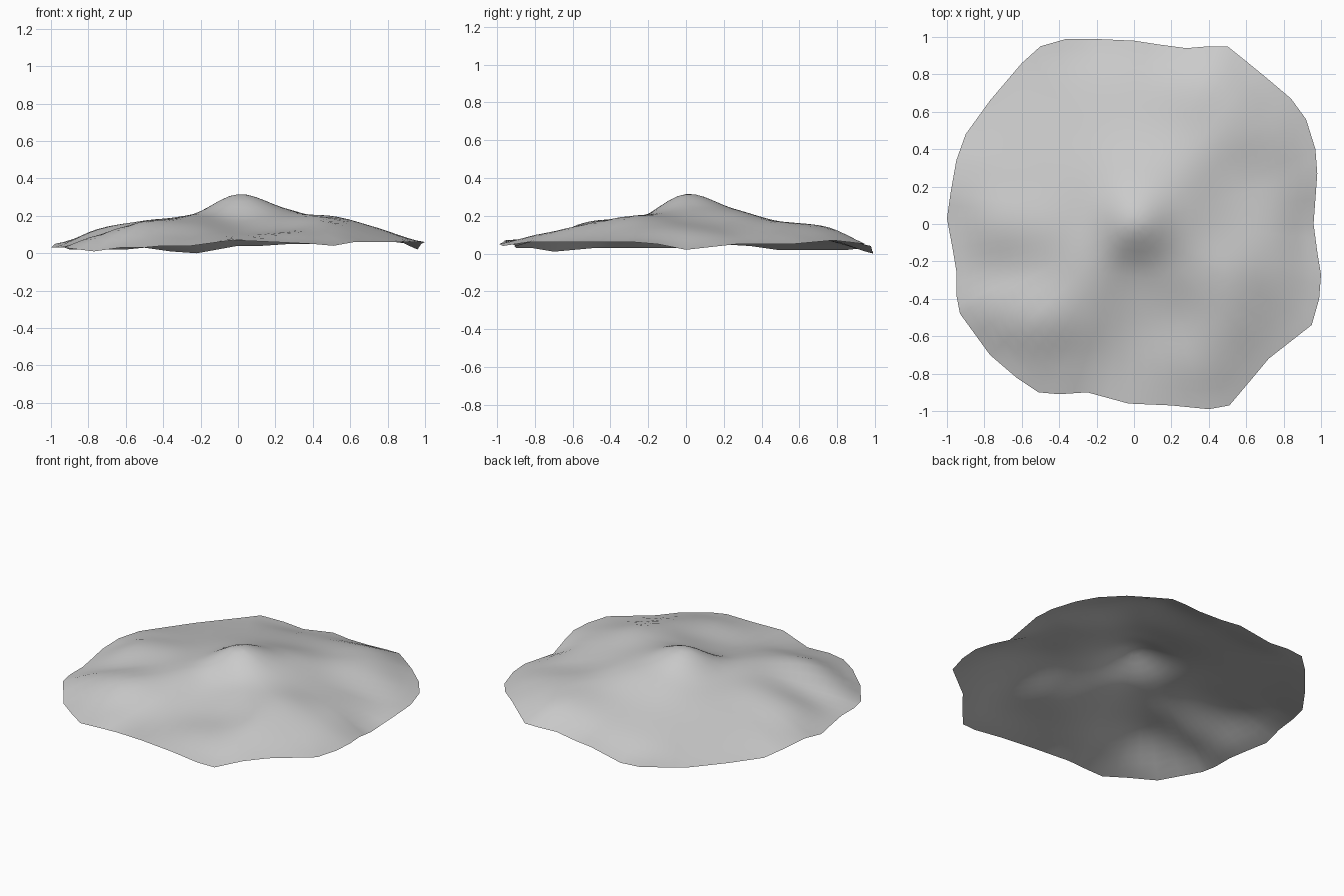
import bpy
import bmesh
import math
from mathutils import Vector

cube = bpy.data.objects.get("Cube")
if cube:
    bpy.data.objects.remove(cube)

# Outline of the sheet in hundredths: x, y, z, anticlockwise from the +x side
RIM = [
    (96, 0, 2), (98, 27, 5), (97, 40, 5), (92, 56, 5), (84, 67, 6),
    (71, 78, 7), (60, 87, 6), (50, 95, 5), (40, 95, 5), (28, 94, 5),
    (13, 96, 4), (0, 98, 4), (-22, 99, 0), (-36, 99, 1), (-50, 95, 3),
    (-60, 86, 2), (-77, 66, 2), (-90, 48, 2), (-95, 34, 4), (-98, 17, 5),
    (-100, 3, 3), (-97, -13, 3), (-95, -25, 3), (-95, -38, 3), (-93, -48, 3),
    (-77, -70, 1), (-63, -82, 3), (-51, -90, 3), (-40, -91, 4), (-25, -90, 4),
    (-3, -96, 7), (20, -97, 6), (40, -99, 5), (51, -97, 4), (62, -84, 6),
    (72, -72, 6), (95, -54, 6), (99, -40, 6), (100, -27, 6), (98, -15, 5)]

# Terrain heights in hundredths on a square grid, front row first
TERRAIN = [
    (1, 1, 2, 4, 8, 6, 4, 6, 6),
    (1, 2, 8, 8.5, 9, 10.5, 10.5, 6.5, 6),
    (3, 11, 17, 16, 12, 13, 16.5, 10, 6),
    (2, 8.5, 15.5, 20, 18.5, 19.5, 20, 13.5, 6),
    (3, 13, 17.5, 20.5, 31.5, 24, 17.5, 12, 1),
    (5, 10, 14, 18, 23.5, 22.5, 15.5, 10, 5),
    (1, 6, 10, 13, 15.5, 17, 16.5, 11.5, 5),
    (2, 3, 6, 7.5, 10, 13.5, 14, 7.5, 6),
    (2, 2, 2, 0, 4, 5, 5, 6, 6)]
RINGS = 20


def spline(values, place):
    """Smooth Catmull-Rom value at a place along a row of values."""
    last = len(values) - 1
    i = max(0, min(math.floor(place), last - 1))
    t = place - i
    a, b, c, d = [values[max(0, min(i + k, last))] for k in (-1, 0, 1, 2)]
    return b + 0.5 * t * (c - a + t * (2 * a - 5 * b + 4 * c - d
                                       + t * (3 * (b - c) + d - a)))


def terrain(x, y):
    """Smooth terrain height at a ground position."""
    column = [spline(row, (x + 1) * 4) for row in TERRAIN]
    return spline(column, (y + 1) * 4) / 100


# Rim with one extra point halfway along each edge
corners = [Vector(point) / 100 for point in RIM]
rim = []
for i, corner in enumerate(corners):
    rim += [corner, corner.lerp(corners[(i + 1) % len(corners)], 0.5)]

# Hill sheet: rings of vertices from the peak, easing into the rim heights
bm = bmesh.new()
top = bm.verts.new((0, 0, terrain(0, 0)))
spokes = []
for edge in rim:
    lift = edge.z - terrain(edge.x, edge.y)
    spoke = []
    for r in range(1, RINGS + 1):
        f = r / RINGS
        x, y = edge.x * f, edge.y * f
        spoke.append(bm.verts.new((x, y, terrain(x, y) + lift * f ** 5)))
    spokes.append(spoke)

for s, spoke in enumerate(spokes):
    after = spokes[(s + 1) % len(spokes)]
    bm.faces.new((top, spoke[0], after[0]))
    for r in range(RINGS - 1):
        bm.faces.new((spoke[r], spoke[r + 1], after[r + 1], after[r]))
for face in bm.faces:
    face.smooth = True

mesh = bpy.data.meshes.new("hill_sheet")
bm.to_mesh(mesh)
bm.free()
hill = bpy.data.objects.new("hill_sheet", mesh)
bpy.context.collection.objects.link(hill)

# Plain grey surface
grey = bpy.data.materials.new("plain_grey")
grey.use_nodes = True
colour = (0.6, 0.6, 0.6, 1)
grey.diffuse_color = colour
grey.node_tree.nodes["Principled BSDF"].inputs["Base Color"].default_value = colour
mesh.materials.append(grey)
